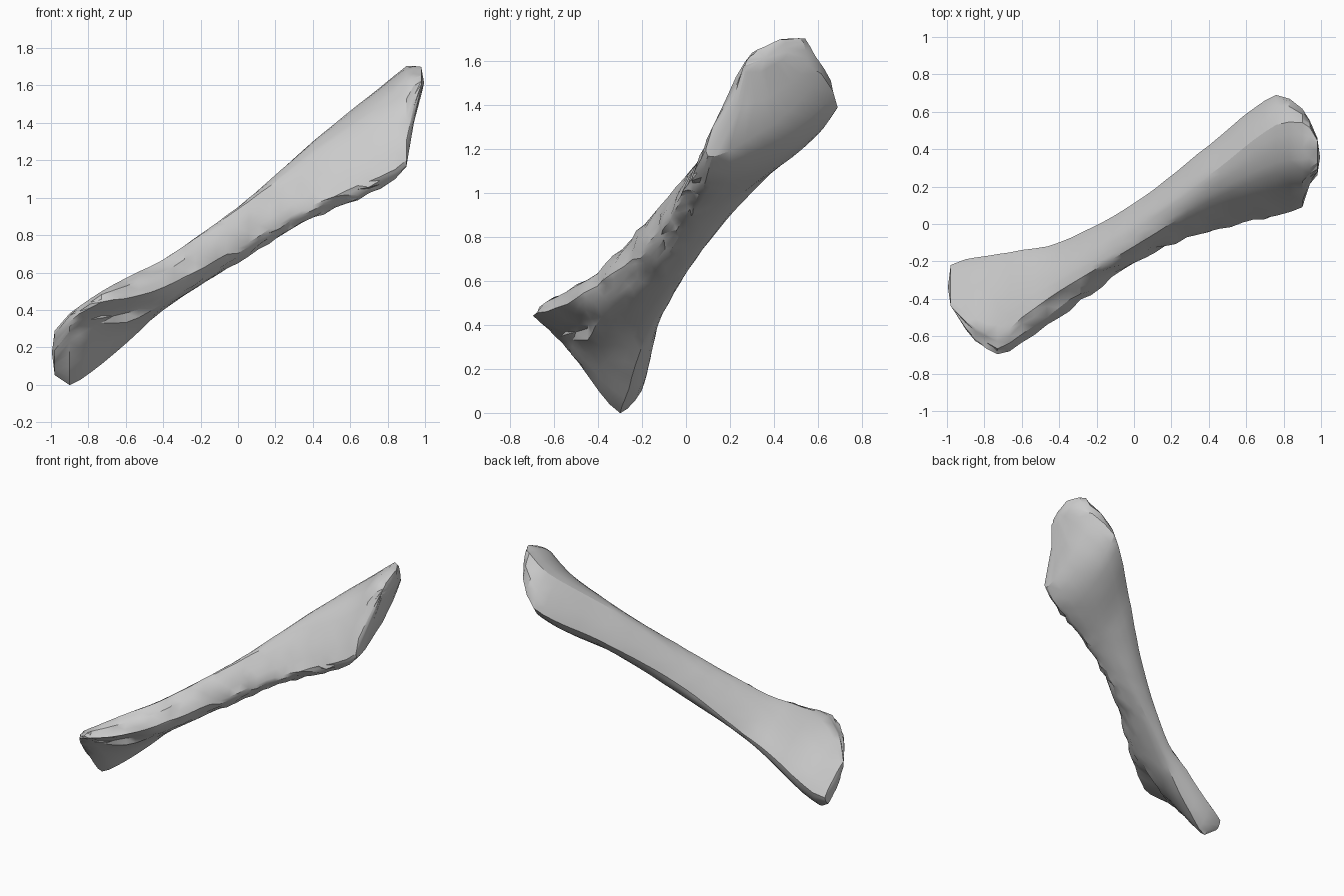
import bpy, bmesh, math, random
from mathutils import Vector

random.seed(4)
cube = bpy.data.objects.get("Cube")
if cube:
    bpy.data.objects.remove(cube, do_unlink=True)

# Stations along the shaft: x, then (y, z) of six lengthwise rails:
# shoulder, crest, back edge, underside, keel and front edge
STATIONS = [
    (-.98, -.43, .29, -.33, .22, -.22, .11, -.26, .05, -.35, .13, -.43, .24),
    (-.9, -.52, .38, -.34, .29, -.19, .14, -.3, 0, -.49, .23, -.57, .34),
    (-.73, -.6, .5, -.37, .42, -.16, .25, -.26, .11, -.52, .33, -.69, .44),
    (-.6, -.5, .57, -.32, .5, -.14, .35, -.23, .22, -.44, .34, -.63, .46),
    (-.4, -.36, .67, -.22, .62, -.1, .47, -.16, .4, -.39, .43, -.5, .52),
    (0, -.12, .94, 0, .94, .11, .82, .02, .68, -.13, .66, -.21, .73),
    (.4, .12, 1.23, .26, 1.3, .42, 1.14, .22, .96, .02, .89, -.04, .96),
    (.76, .27, 1.49, .53, 1.59, .69, 1.39, .46, 1.19, .12, 1.05, .04, 1.11),
    (.9, .29, 1.62, .54, 1.7, .61, 1.54, .4, 1.32, .13, 1.16, .09, 1.2),
    (.94, .3, 1.64, .52, 1.71, .55, 1.58, .38, 1.44, .25, 1.4, .22, 1.44),
    (.98, .33, 1.65, .45, 1.7, .45, 1.62, .36, 1.56, .28, 1.55, .27, 1.59),
]
RAILS, SIDES, SPACING = 6, 4, .06


def spline(a, b, c, d, t):
    """Smooth curve from b to c, with tangents scaled to the chord lengths."""
    ab, bc, cd = (b - a).length, (c - b).length, (d - c).length
    start = (c - a) * (bc / (ab + bc))
    end = (d - b) * (bc / (bc + cd))
    u = 1 - t
    return b * (u * u * (1 + 2 * t)) + c * (t * t * (3 - 2 * t)) \
        + start * (t * u * u) - end * (t * t * u)


def rail_points(station):
    x = station[0]
    return [Vector((x, y, z)) for y, z in zip(station[1::2], station[2::2])]


def section(rails):
    """Rounded ring through the rails, with the pocket under the front lip."""
    ring = []
    centre = sum(rails, Vector()) / RAILS
    pocket = max(0, 1 - ((centre.x + .63) / .21) ** 2) * .42
    for k in range(RAILS):
        a, b, c, d = (rails[(k + j) % RAILS] for j in (-1, 0, 1, 2))
        for s in range(SIDES):
            t = s / SIDES
            p = b.lerp(c, t).lerp(spline(a, b, c, d, t), .75)
            # The front edge and the upper rim are chipped
            chipped = k == 4 or (k == 5 and (centre.x < .1 or t < .3))
            rough = .012 if chipped else .007 if centre.x > .85 else .002
            if k == 4:
                p = p.lerp(centre, pocket * math.sin(math.pi * t))
            ring.append(p + (p - centre).normalized() * random.uniform(-rough, rough))
    return ring


# Interpolate the rails lengthwise
control = [rail_points(s) for s in STATIONS]
last = len(control) - 1
rings = []
for i in range(last):
    near = [control[min(max(i + j, 0), last)] for j in (-1, 0, 1, 2)]
    steps = max(1, round((STATIONS[i + 1][0] - STATIONS[i][0]) / SPACING))
    for s in range(steps):
        rings.append(section([spline(*quad, s / steps) for quad in zip(*near)]))
rings.append(section(control[last]))

# Skin the shaft and close both ends with shallow domes
bm = bmesh.new()
loops = [[bm.verts.new(p) for p in ring] for ring in rings]
count = len(loops[0])
for lower, upper in zip(loops, loops[1:]):
    for k in range(count):
        n = (k + 1) % count
        bm.faces.new((lower[k], lower[n], upper[n], upper[k]))
for loop, push in ((loops[0], -.015), (loops[-1], .015)):
    middle = sum((v.co for v in loop), Vector()) / count
    pole = bm.verts.new(middle + Vector((push, 0, 0)))
    for k in range(count):
        bm.faces.new((loop[k], loop[(k + 1) % count], pole))
bmesh.ops.triangulate(bm, faces=bm.faces[:])
bmesh.ops.recalc_face_normals(bm, faces=bm.faces[:])

mesh = bpy.data.meshes.new("bone_shaft")
bm.to_mesh(mesh)
bm.free()
bone = bpy.data.objects.new("bone_shaft", mesh)
bpy.context.collection.objects.link(bone)

# Plain grey material
grey = bpy.data.materials.new("light_grey")
grey.use_nodes = True
colour = (.6, .6, .6, 1)
grey.diffuse_color = colour
grey.node_tree.nodes["Principled BSDF"].inputs["Base Color"].default_value = colour
mesh.materials.append(grey)

bpy.ops.object.select_all(action='DESELECT')
bone.select_set(True)
bpy.context.view_layer.objects.active = bone
bpy.ops.object.shade_smooth_by_angle(angle=math.radians(30))
